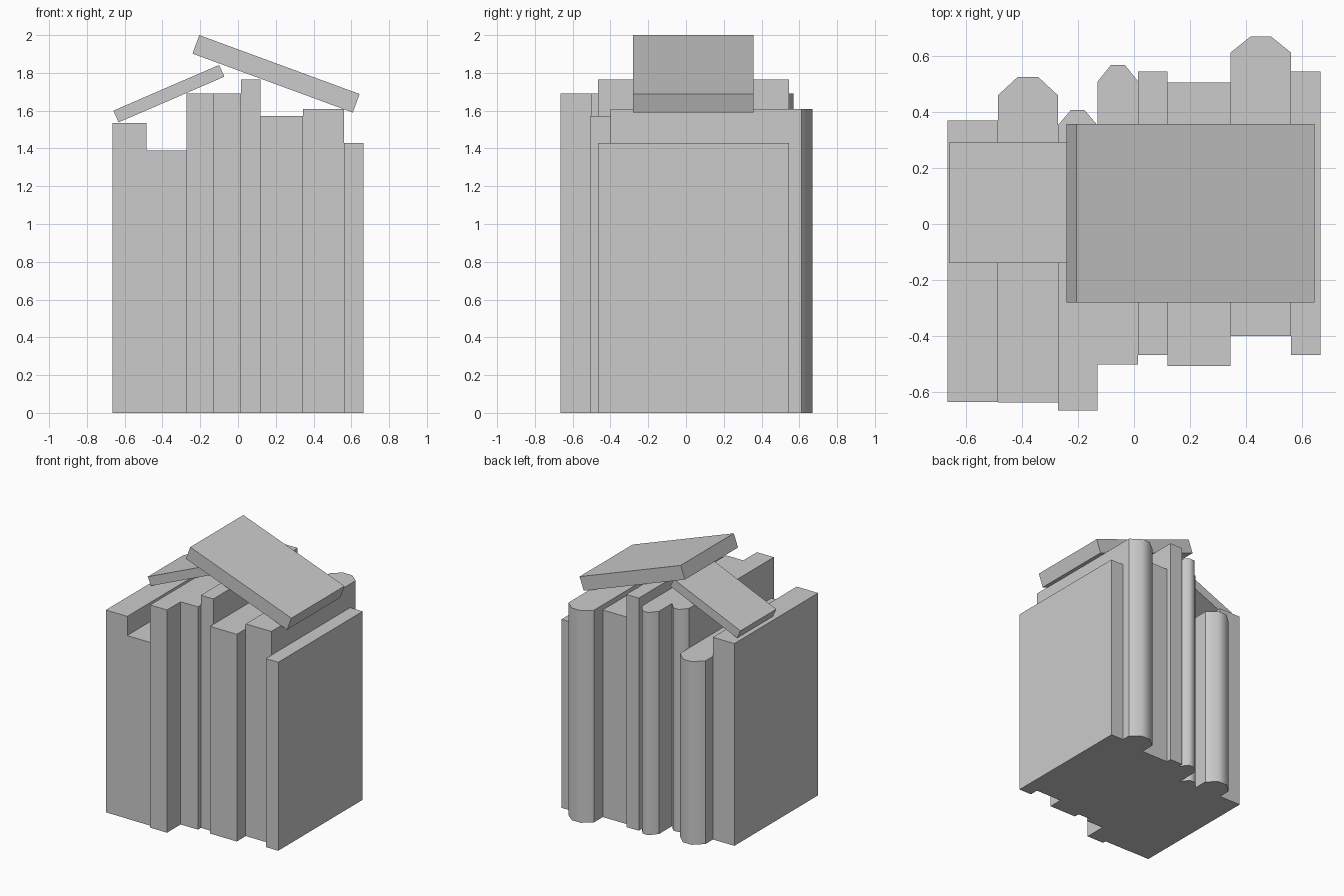
import bpy, bmesh
from mathutils import Vector

cube = bpy.data.objects.get("Cube")
if cube:
    bpy.data.objects.remove(cube, do_unlink=True)

grey = bpy.data.materials.new("plain grey")
grey.use_nodes = True
colour = (0.6, 0.6, 0.6, 1)
grey.diffuse_color = colour
grey.node_tree.nodes["Principled BSDF"].inputs["Base Color"].default_value = colour


def prism(name, outline, push, rounded=False):
    """Extrude a flat outline along push; a rounded spine is smooth on its +y faces."""
    bm = bmesh.new()
    base = bm.faces.new([bm.verts.new(p) for p in outline])
    moved = bmesh.ops.extrude_face_region(bm, geom=[base], use_keep_orig=True)["geom"]
    bmesh.ops.translate(bm, vec=Vector(push),
                        verts=[v for v in moved if isinstance(v, bmesh.types.BMVert)])
    bmesh.ops.recalc_face_normals(bm, faces=bm.faces)
    if rounded:
        for f in bm.faces:
            f.smooth = f.normal.y > 0.3
        for e in bm.edges:
            e.smooth = all(f.smooth for f in e.link_faces)
    mesh = bpy.data.meshes.new(name)
    bm.to_mesh(mesh)
    bm.free()
    mesh.materials.append(grey)
    obj = bpy.data.objects.new(name, mesh)
    bpy.context.collection.objects.link(obj)


def standing_book(name, x0, x1, front, back, height, bulge):
    """Upright book with its spine at the back, flat or bulging in three facets."""
    outline = [(x0, front, 0), (x1, front, 0), (x1, back, 0)]
    if bulge:
        width = x1 - x0
        outline += [(x1 - 0.33 * width, back + bulge, 0), (x0 + 0.33 * width, back + bulge, 0)]
    outline.append((x0, back, 0))
    prism(name, outline, (0, 0, height), bulge > 0)


# Row of upright books: left edge, right edge, front, back, height, spine bulge
books = [
    (-0.665, -0.485, -0.635, 0.37, 1.535, 0),
    (-0.485, -0.272, -0.637, 0.46, 1.39, 0.065),
    (-0.272, -0.13, -0.665, 0.352, 1.69, 0.055),
    (-0.13, 0.015, -0.502, 0.508, 1.69, 0.06),
    (0.015, 0.12, -0.467, 0.545, 1.765, 0),
    (0.12, 0.345, -0.507, 0.505, 1.572, 0),
    (0.345, 0.56, -0.4, 0.612, 1.61, 0.057),
    (0.56, 0.665, -0.467, 0.545, 1.43, 0),
]
for number, book in enumerate(books, 1):
    standing_book(f"upright_book_{number}", *book)

# Two books lying tilted on top, like a roof
prism("leaning_small_book",
      [(x, -0.14, z) for x, z in ((-0.66, 1.6), (-0.1, 1.842), (-0.072, 1.78), (-0.632, 1.538))],
      (0, 0.43, 0))
prism("leaning_large_book",
      [(x, -0.28, z) for x, z in ((-0.205, 2.0), (0.644, 1.688), (0.608, 1.59), (-0.241, 1.902))],
      (0, 0.637, 0))
